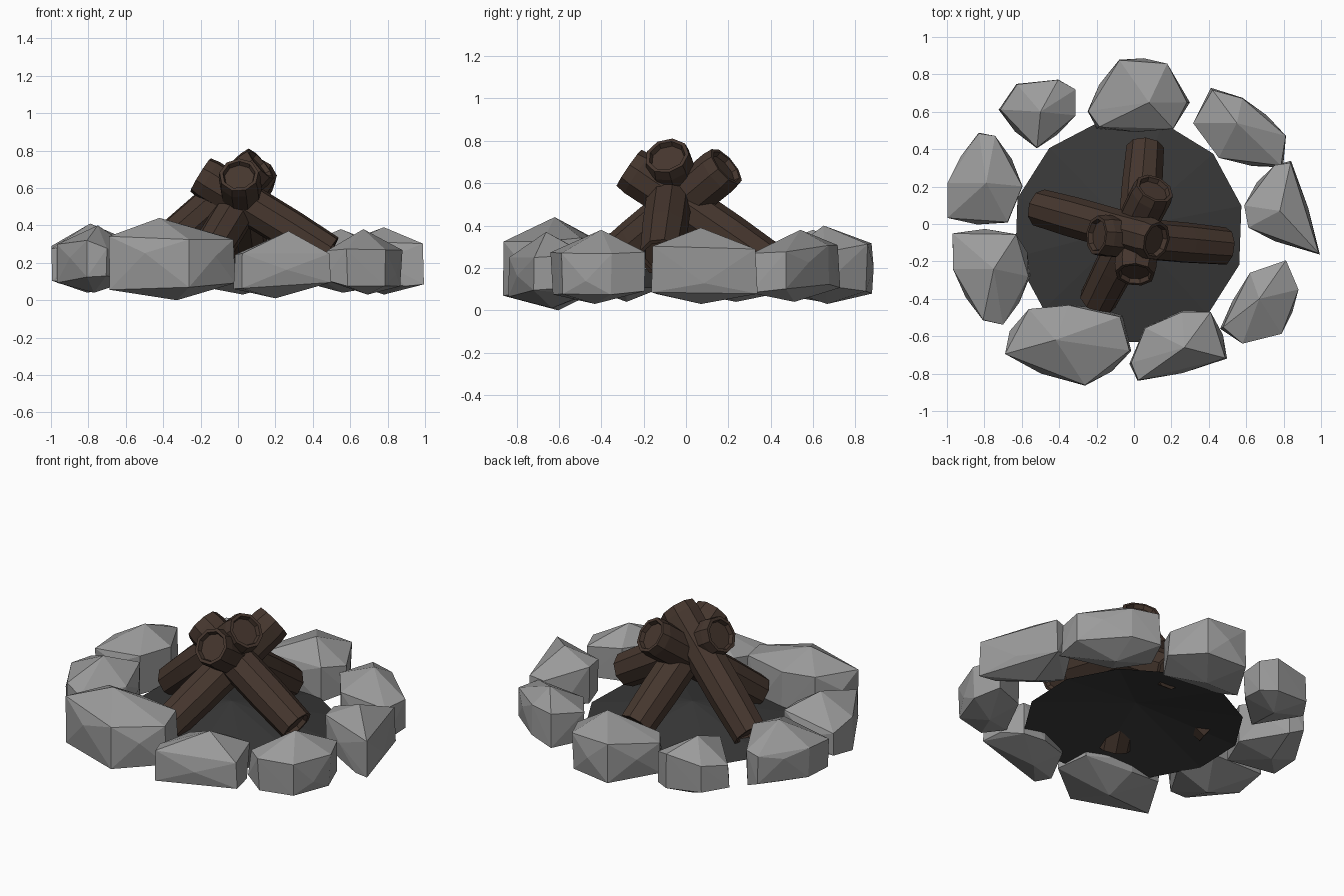
import bpy, bmesh, math, random
from mathutils import Vector

if "Cube" in bpy.data.objects:
    bpy.data.objects.remove(bpy.data.objects["Cube"])

random.seed(4)


def material(name, rgb):
    m = bpy.data.materials.new(name)
    m.diffuse_color = (*rgb, 1)
    m.use_nodes = True
    m.node_tree.nodes["Principled BSDF"].inputs["Base Color"].default_value = m.diffuse_color
    return m


def finish(bm, name, mat=None):
    bmesh.ops.recalc_face_normals(bm, faces=bm.faces)
    me = bpy.data.meshes.new(name)
    bm.to_mesh(me)
    bm.free()
    ob = bpy.data.objects.new(name, me)
    bpy.context.collection.objects.link(ob)
    if mat:
        me.materials.append(mat)
    return ob


wood = material("wood", (0.06, 0.037, 0.027))
char = material("charcoal", (0.04, 0.04, 0.04))
rock = material("rock", (0.33, 0.33, 0.33))


# Stones: faceted hull around a plan outline, with a peak and a low point
def stone(name, z0, z1, outline, peak):
    pts = [Vector((x, y, 0)) for x, y in outline]
    mid = sum(pts, Vector()) / len(pts)

    def add(p, scale, frac):
        q = mid.lerp(p, scale)
        bm.verts.new((q.x, q.y, z0 + (z1 - z0) * frac))

    bm = bmesh.new()
    for p, n in zip(pts, pts[1:] + pts[:1]):
        add(p, random.uniform(0.93, 1.0), random.uniform(0.62, 0.8))
        add(p, random.uniform(0.93, 1.0), random.uniform(0.12, 0.26))
        # extra bulge in the middle of long sides
        if (n - p).length > 0.25:
            add((p + n) / 2, 1.08, random.uniform(0.25, 0.6))
    bm.verts.new((*peak, z1))
    bm.verts.new((mid.x, mid.y, z0))
    bmesh.ops.convex_hull(bm, input=bm.verts)
    loose = [v for v in bm.verts if not v.link_faces]
    bmesh.ops.delete(bm, geom=loose, context='VERTS')
    return finish(bm, name, rock)


stone("stone_back", 0.03, 0.40,
      ((-.26, .60), (-.20, .51), (.22, .50), (.30, .65), (.18, .86), (-.08, .88)), (.08, .65))
stone("stone_back_right", 0.04, 0.38,
      ((.31, .54), (.41, .73), (.58, .68), (.82, .47), (.80, .30), (.45, .35)), (.55, .54))
stone("stone_right", 0.03, 0.39,
      ((.58, .10), (.75, .32), (.84, .34), (1.0, -.17), (.90, -.14), (.61, -.02)), (.78, .07))
stone("stone_right_front", 0.03, 0.38,
      ((.46, -.56), (.62, -.26), (.82, -.18), (.88, -.35), (.79, -.59), (.58, -.64)), (.67, -.40))
stone("stone_front_right", 0.01, 0.37,
      ((-.03, -.75), (.05, -.55), (.26, -.46), (.41, -.47), (.50, -.72), (.01, -.85)), (.27, -.66))
stone("stone_front_left", 0.0, 0.44,
      ((-.71, -.70), (-.57, -.45), (-.35, -.43), (-.06, -.49), (-.01, -.68), (-.26, -.87)), (-.42, -.62))
stone("stone_left_front", 0.04, 0.40,
      ((-.97, -.05), (-.62, -.04), (-.55, -.28), (-.70, -.54), (-.81, -.53), (-.97, -.24)), (-.75, -.24))
stone("stone_left", 0.04, 0.41,
      ((-.83, .49), (-.74, .48), (-.59, .20), (-.67, .0), (-1.0, .03), (-1.0, .22)), (-.79, .22))
stone("stone_back_left", 0.04, 0.38,
      ((-.73, .61), (-.63, .75), (-.40, .78), (-.31, .72), (-.31, .58), (-.52, .40)), (-.50, .60))


# Logs: rings swept along the axis, with rimmed, sunken ends
def log(name, low, high, roll):
    low, high = Vector(low), Vector(high)
    length = (high - low).length
    rot = (high - low).to_track_quat('Z', 'Y')
    sides = 9
    d = 0.025
    # (distance along the log, radius)
    profile = [(d, 0.078), (0, 0.084), (0, 0.102), (0.3 * length, 0.110),
               (0.7 * length, 0.110), (length - 0.05, 0.114), (length, 0.106),
               (length, 0.088), (length - d, 0.080)]
    bm = bmesh.new()
    rings = []
    for t, r in profile:
        ring = []
        for k in range(sides):
            a = 2 * math.pi * k / sides + roll
            ring.append(bm.verts.new(low + rot @ Vector((r * math.cos(a), r * math.sin(a), t))))
        rings.append(ring)
    for p, q in zip(rings, rings[1:]):
        for k in range(sides):
            n = (k + 1) % sides
            bm.faces.new((p[k], p[n], q[n], q[k]))
    bm.faces.new(rings[0])
    bm.faces.new(rings[-1])
    return finish(bm, name, wood)


log("log_left", (-0.50, 0.085, 0.19), (0.12, -0.09, 0.73), 0.1)
log("log_right", (0.485, -0.12, 0.25), (-0.20, -0.06, 0.67), 0.4)
log("log_back", (0.06, 0.405, 0.21), (0.005, -0.27, 0.67), 0.2)
log("log_front", (-0.195, -0.41, 0.18), (0.11, 0.19, 0.68), 0.5)

# Ash bed: thin twelve-sided mound inside the ring
bm = bmesh.new()
rim = []
for k in range(12):
    a = math.radians(30 * k + 13)
    rim.append(bm.verts.new((-0.03 + 0.62 * math.cos(a), -0.04 + 0.61 * math.sin(a), 0.105)))
peak = bm.verts.new((-0.03, -0.02, 0.23))
for k in range(12):
    bm.faces.new((rim[k], rim[(k + 1) % 12], peak))
finish(bm, "ash_bed", char)
